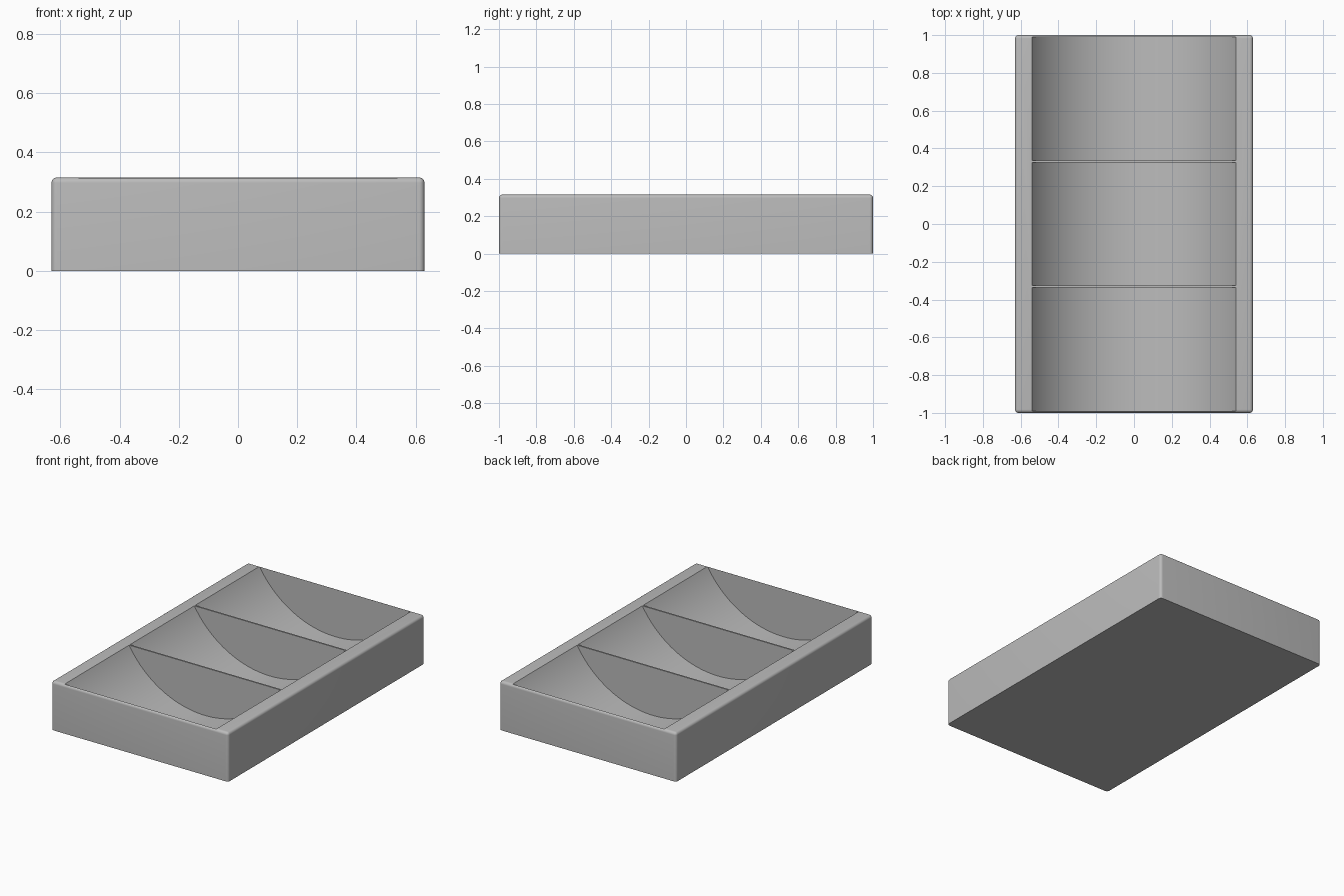
import bpy, bmesh, math
from mathutils import Matrix

if "Cube" in bpy.data.objects:
    bpy.data.objects.remove(bpy.data.objects["Cube"], do_unlink=True)

WIDTH, LENGTH, HEIGHT = 1.26, 2.0, 0.315
FILLET = 0.018
WALL = 0.01                      # end walls and dividers
HALF_SCOOP, DEPTH = 0.54, 0.308  # circular-segment scoop
RADIUS = (DEPTH ** 2 + HALF_SCOOP ** 2) / (2 * DEPTH)
SCOOP_LENGTH = (LENGTH - 4 * WALL) / 3

grey = bpy.data.materials.new("light grey")
grey.use_nodes = True
colour = (0.5, 0.5, 0.5, 1)
grey.diffuse_color = colour
grey.node_tree.nodes["Principled BSDF"].inputs["Base Color"].default_value = colour


def make_object(name, bm):
    mesh = bpy.data.meshes.new(name)
    bm.to_mesh(mesh)
    bm.free()
    mesh.materials.append(grey)
    obj = bpy.data.objects.new(name, mesh)
    bpy.context.collection.objects.link(obj)
    return obj


# Tray block: rounded on the top and upright edges, sharp underneath
bm = bmesh.new()
bmesh.ops.create_cube(bm, size=1)
bmesh.ops.scale(bm, vec=(WIDTH, LENGTH, HEIGHT), verts=bm.verts)
bmesh.ops.translate(bm, vec=(0, 0, HEIGHT / 2), verts=bm.verts)
rounded = [e for e in bm.edges if any(v.co.z > 0.1 for v in e.verts)]
bmesh.ops.bevel(bm, geom=rounded, offset=FILLET, segments=6, profile=0.5, affect='EDGES')
tray = make_object("tray", bm)

# Three cylindrical scoops, cut side by side along the length
bm = bmesh.new()
for i in (-1, 0, 1):
    place = Matrix.Translation((0, i * (SCOOP_LENGTH + WALL), HEIGHT - DEPTH + RADIUS))
    bmesh.ops.create_cone(bm, cap_ends=True, segments=192, radius1=RADIUS, radius2=RADIUS,
                          depth=SCOOP_LENGTH, matrix=place @ Matrix.Rotation(math.pi / 2, 4, 'X'))
cutter = make_object("scoop_cutter", bm)
cutter.hide_render = True

cut = tray.modifiers.new("scoops", 'BOOLEAN')
cut.operation = 'DIFFERENCE'
cut.solver = 'EXACT'
cut.object = cutter

bpy.ops.object.select_all(action='DESELECT')
tray.select_set(True)
bpy.context.view_layer.objects.active = tray
bpy.ops.object.modifier_apply(modifier=cut.name)
bpy.data.objects.remove(cutter, do_unlink=True)
bpy.ops.object.shade_smooth_by_angle(angle=math.radians(30))
